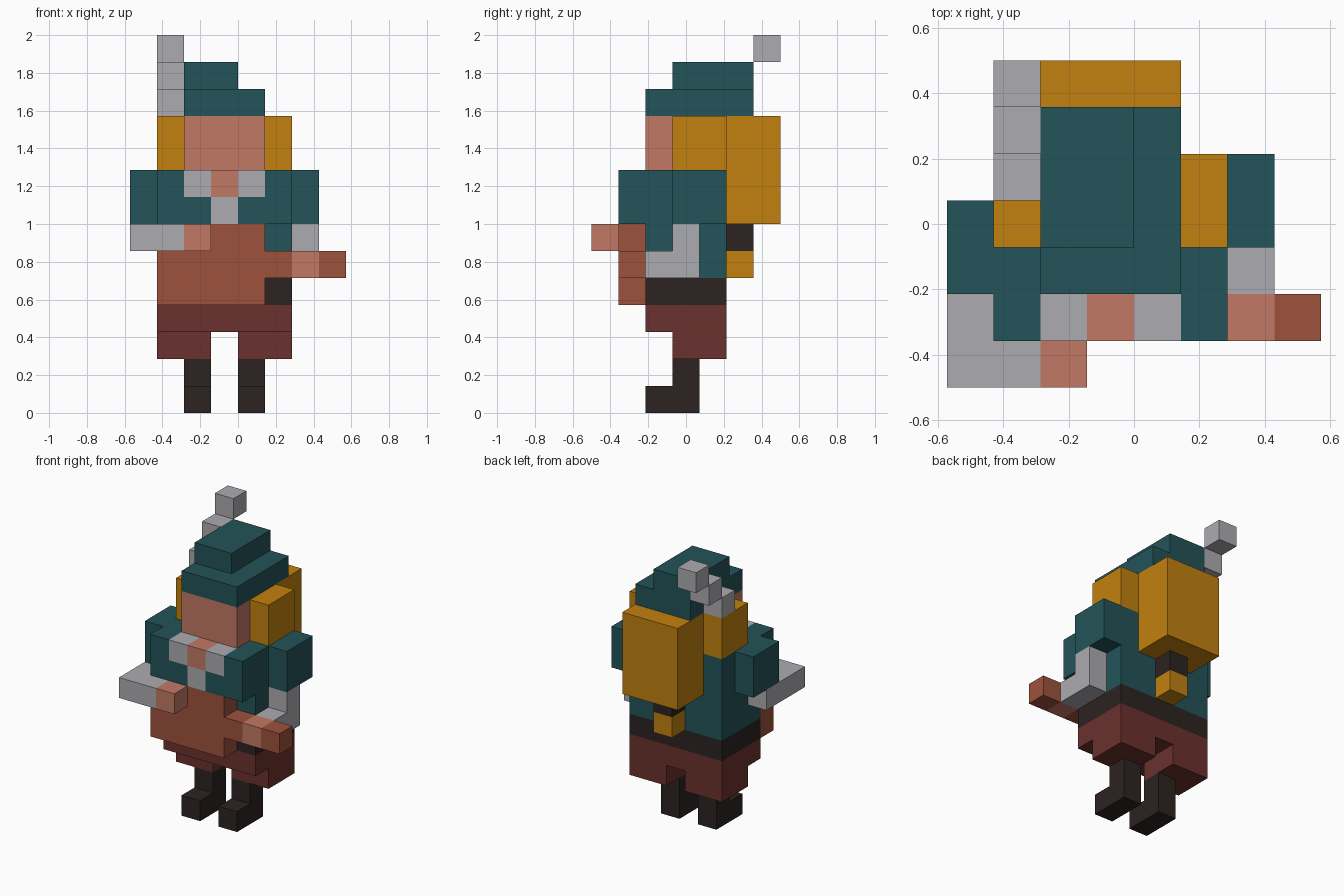
import bpy, bmesh
from mathutils import Vector

if "Cube" in bpy.data.objects:
    bpy.data.objects.remove(bpy.data.objects["Cube"], do_unlink=True)

U = 1 / 7                           # one block
ORIGIN = Vector((4, 3.5, 0))        # grid point at the world origin
MID = 7                             # mirrored x on the grid is MID - x


def material(name, rgb):
    lin = [(c / 255 / 12.92) if c < 11 else ((c / 255 + 0.055) / 1.055) ** 2.4 for c in rgb]
    m = bpy.data.materials.new(name)
    m.use_nodes = True
    m.diffuse_color = (*lin, 1)
    bsdf = m.node_tree.nodes["Principled BSDF"]
    bsdf.inputs["Base Color"].default_value = (*lin, 1)
    bsdf.inputs["Roughness"].default_value = 0.9
    return m


teal = material("teal cloth", (35, 83, 88))
grey = material("light grey", (172, 171, 176))
skin = material("skin", (194, 121, 101))
hair = material("golden hair", (194, 129, 14))
brown = material("brown leather", (157, 82, 60))
maroon = material("dark red cloth", (107, 50, 46))
black = material("near black", (44, 35, 34))


def part(name, mat, *boxes):
    """Boxes are (x0, x1, y0, y1, z0, z1) in block units, joined in one object."""
    bm = bmesh.new()
    for x0, x1, y0, y1, z0, z1 in boxes:
        verts = bmesh.ops.create_cube(bm, size=1)["verts"]
        size = Vector((x1 - x0, y1 - y0, z1 - z0))
        centre = Vector((x0 + x1, y0 + y1, z0 + z1)) / 2
        for v in verts:
            v.co = (Vector([a * b for a, b in zip(v.co, size)]) + centre - ORIGIN) * U
    mesh = bpy.data.meshes.new(name)
    bm.to_mesh(mesh)
    bm.free()
    mesh.materials.append(mat)
    obj = bpy.data.objects.new(name, mesh)
    bpy.context.collection.objects.link(obj)
    return obj


def pair(name, mat, *boxes):
    """The same part on both sides of the body."""
    part("right_" + name, mat, *boxes)
    part("left_" + name, mat, *[(MID - b[1], MID - b[0], *b[2:]) for b in boxes])


# Legs and trousers
pair("boot", black, (2, 3, 3, 4, 1, 2), (2, 3, 2, 4, 0, 1))
pair("trouser_leg", maroon, (1, 3, 3, 5, 2, 3))
part("trousers", maroon, (1, 6, 2, 5, 3, 4))

# Torso
part("belt", black, (1, 6, 2, 5, 4, 5))
part("torso", teal, (1, 6, 2, 5, 5, 9))
pair("collar", teal, (1, 3, 1, 2, 7, 8), (1, 2, 1, 2, 8, 9))
part("apron", brown, (1, 5, 1, 2, 4, 7))

# Face
part("head", skin, (2, 5, 2, 5, 9, 11))
part("nose", skin, (3, 4, 1, 2, 8, 9))
pair("moustache", grey, (2, 3, 1, 2, 8, 9))
part("beard", grey, (3, 4, 1, 2, 7, 8))

# Hair and ponytail
pair("side_hair", hair, (1, 2, 3, 5, 9, 11))
part("back_hair", hair, (2, 5, 5, 7, 7, 11))
part("hair_tie", black, (3, 4, 5, 6, 6, 7))
part("ponytail_tip", hair, (3, 4, 5, 6, 5, 6))

# Hat with a stepped feather
part("hat_brim", teal, (2, 5, 2, 6, 11, 12))
part("hat_crown", teal, (2, 4, 3, 6, 12, 13))
part("feather", grey, *[(1, 2, 4 + i, 5 + i, 11 + i, 12 + i) for i in range(3)])

# Right arm, bent across the front
part("right_upper_arm", teal, (0, 1, 2, 4, 7, 9))
part("right_forearm", grey, (0, 1, 0, 3, 6, 7), (1, 2, 0, 1, 6, 7))
part("right_hand", skin, (2, 3, 0, 1, 6, 7))

# Left arm, holding a short stick
part("left_upper_arm", teal, (6, 7, 3, 5, 7, 9))
part("left_forearm", grey, (6, 7, 3, 4, 5, 7), (6, 7, 2, 3, 5, 6))
part("left_hand", skin, (6, 7, 1, 2, 5, 6))
part("stick", brown, (5, 6, 1, 2, 5, 6), (7, 8, 1, 2, 5, 6))
